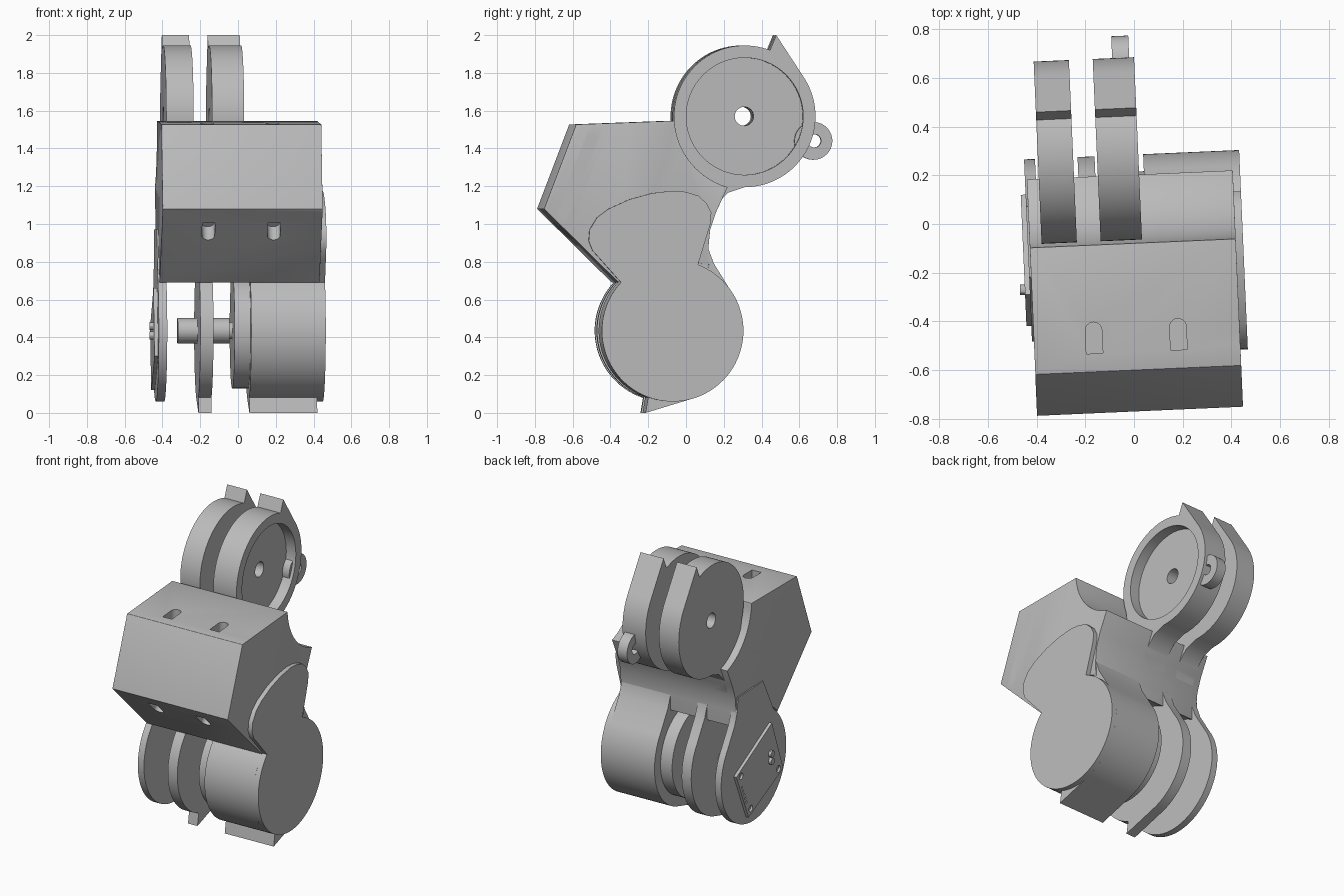
import bpy, bmesh
from math import radians, cos, sin
from mathutils import Matrix, Vector

old = bpy.data.objects.get("Cube")
if old:
    bpy.data.objects.remove(old)

grey = bpy.data.materials.new("plain grey")
grey.use_nodes = True
grey.diffuse_color = (0.5, 0.5, 0.5, 1)
grey.node_tree.nodes["Principled BSDF"].inputs["Base Color"].default_value = (0.5, 0.5, 0.5, 1)

TURN = Matrix.Rotation(radians(2.5), 4, 'Z')   # whole model is turned slightly
SIDE = Matrix(((0, 0, 1, 0), (1, 0, 0, 0), (0, 1, 0, 0), (0, 0, 0, 1)))  # profile in y-z, depth in x
UP = (0.31, 1.57)      # upper joint axis
LOW = (-0.09, 0.435)   # lower joint axis
R = 0.375


def arc(c, r, a0, a1, n=40):
    """Points on an arc, angles in degrees."""
    angles = [radians(a0 + (a1 - a0) * i / n) for i in range(n + 1)]
    return [(c[0] + r * cos(a), c[1] + r * sin(a)) for a in angles]


def circle(c, r, n=64):
    return arc(c, r, 0, 360, n)[:-1]


def prism(name, pts, lo, hi, frame=SIDE, round_edges=None):
    """Extrude a closed profile from lo to hi along the frame's depth axis."""
    bm = bmesh.new()
    face = bm.faces.new([bm.verts.new((u, v, lo)) for u, v in pts])
    ext = bmesh.ops.extrude_face_region(bm, geom=[face])
    moved = [g for g in ext["geom"] if isinstance(g, bmesh.types.BMVert)]
    bmesh.ops.translate(bm, verts=moved, vec=(0, 0, hi - lo))
    bm.transform(frame)
    if round_edges:
        round_edges(bm)
    bmesh.ops.recalc_face_normals(bm, faces=bm.faces)
    mesh = bpy.data.meshes.new(name)
    bm.to_mesh(mesh)
    bm.free()
    mesh.materials.append(grey)
    ob = bpy.data.objects.new(name, mesh)
    bpy.context.collection.objects.link(ob)
    ob.matrix_world = TURN
    return ob


def select(ob):
    bpy.ops.object.select_all(action='DESELECT')
    ob.select_set(True)
    bpy.context.view_layer.objects.active = ob


def cut(ob, cutter):
    """Subtract the cutter and remove it."""
    bpy.context.view_layer.update()
    mod = ob.modifiers.new("cut", 'BOOLEAN')
    mod.operation, mod.solver, mod.object = 'DIFFERENCE', 'EXACT', cutter
    select(ob)
    bpy.ops.object.modifier_apply(modifier=mod.name)
    bpy.data.objects.remove(cutter)


def bore(ob, c, r, lo, hi, n=64):
    cut(ob, prism("cutter", circle(c, r, n), lo, hi))


# Housing: side profile with a concave seat for each joint
FRONT, TOP, LIP = (-0.77, 1.08), (-0.6, 1.527), (-0.375, 0.69)
housing_profile = ([FRONT, TOP] + arc(UP, 0.39, 183.5, 254, 24)
                   + [(0.14, 1.06), (0.11, 0.97), (0.1, 0.87)]
                   + arc(LOW, 0.386, 60, 138, 24) + [LIP])


def round_front(bm):
    """Round the two slanted corners of the front face."""
    def at(v, p):
        return abs(v.co.y - p[0]) < 1e-4 and abs(v.co.z - p[1]) < 1e-4
    edges = [e for e in bm.edges
             if any(at(v, FRONT) for v in e.verts) and any(at(v, TOP) for v in e.verts)]
    bmesh.ops.bevel(bm, geom=edges, offset=0.26, segments=12, profile=0.5, affect='EDGES')


housing = prism("housing", housing_profile, -0.432, 0.415, round_edges=round_front)
soft = housing.modifiers.new("soft_edges", 'BEVEL')
soft.width, soft.segments, soft.limit_method, soft.angle_limit = 0.02, 3, 'ANGLE', radians(35)
select(housing)
bpy.ops.object.modifier_apply(modifier=soft.name)

# Screw holes in both cheeks
for y, z in ((-0.52, 1.445), (-0.56, 1.25), (-0.66, 1.075)):
    for lo, hi in ((0.31, 0.5), (-0.52, -0.33)):
        bore(housing, (y, z), 0.027, lo, hi, 20)


# Slots in the top and the underside
def slot_frame(x, y, z, along, inward):
    a, n = Vector(along).normalized(), Vector(inward).normalized()
    return Matrix(((1, a.x, n.x, x), (0, a.y, n.y, y), (0, a.z, n.z, z), (0, 0, 0, 1)))


slot = [(-0.034, -0.065), (0.034, -0.065)] + arc((0, 0.03), 0.034, 0, 180, 12)
for x in (-0.185, 0.162):
    cut(housing, prism("cutter", slot, -0.1, 0.1,
                       slot_frame(x, -0.46, 1.53, (0, 1, 0), (0, 0, -1))))
    cut(housing, prism("cutter", slot, -0.1, 0.1,
                       slot_frame(x, -0.65, 0.96, (0, 1, -1), (0, 1, 1))))

# Upper arm discs with a pointed stop, flowing into the housing
upper_profile = (arc(UP, R, 69, 200) + [(0, 1.2), (0, 1.0), (0.12, 1.0), (0.15, 1.09), (0.22, 1.165)]
                 + arc(UP, R, 270, 394) + [(0.477, 2.0)])
upper_outer = prism("upper_disc_outer", upper_profile, -0.383, -0.238)
upper_inner = prism("upper_disc_inner", upper_profile, -0.14, 0.03)
bore(upper_inner, UP, 0.31, -0.04, 0.1)
for disc in (upper_outer, upper_inner):
    bore(disc, UP, 0.05, -0.5, 0.2, 32)

# Cable ear behind the inner disc
ear = prism("cable_ear", circle((0.675, 1.44), 0.1), -0.06, 0.01)
bore(ear, (0.68, 1.44), 0.035, -0.2, 0.2, 24)

# Lower discs and motor share one outline, with or without the pointed stop
neck = [(0.18, 0.71), (0.13, 0.79), (0.1, 0.87), (0.09, 0.97), (-0.2, 0.97)]
stop = [(-0.232, 0.0)]
lower_profile = stop + arc(LOW, R, -73, 36) + neck + arc(LOW, R, 128, 250)
round_profile = arc(LOW, R, -110, 36) + neck + arc(LOW, R, 128, 249)
prism("lower_disc_middle", lower_profile, -0.22, -0.15)
prism("lower_disc_outer", round_profile, -0.44, -0.395)
prism("motor_body", lower_profile, 0.05, 0.41)

# Motor face ring and output shaft
ring = prism("motor_ring", circle(LOW, 0.305), -0.035, 0.06)
bore(ring, LOW, 0.265, -0.1, 0.02)
prism("shaft", circle(LOW, 0.067, 32), -0.325, -0.05)
prism("shaft_neck", circle(LOW, 0.045, 32), -0.06, 0.04)

# Motor end plate with a mounting lobe
lobe = [(0.11, 1.0), (0.115, 1.06), (0.09, 1.11), (0.045, 1.15), (-0.02, 1.17), (-0.09, 1.176),
        (-0.2, 1.163), (-0.32, 1.13), (-0.43, 1.08), (-0.49, 1.035), (-0.53, 0.97),
        (-0.535, 0.91), (-0.515, 0.86), (-0.47, 0.81)]
end_plate = prism("motor_end_plate", arc(LOW, R, 137, 429, 72) + lobe, 0.405, 0.445)
for spot in ((-0.34, 0.945), (-0.105, 1.005)):
    bore(end_plate, spot, 0.038, 0.3, 0.6, 24)

# Circuit board with corner holes and a pin connector on the outer disc
corners = [(-0.27, 0.66), (0.14, 0.45), (0.0, 0.12), (-0.40, 0.3)]
board = prism("circuit_board", corners, -0.46, -0.435)
middle = Vector((-0.13, 0.38))
for c in corners:
    bore(board, Vector(c).lerp(middle, 0.2), 0.022, -0.5, -0.445, 16)
for i in range(5):
    spot = Vector(corners[1]).lerp(Vector(corners[2]), 0.3 + 0.1 * i).lerp(middle, 0.1)
    bore(board, spot, 0.008, -0.5, -0.445, 8)
for z in (0.41, 0.46):
    prism("connector_pin", circle((-0.25, z), 0.022, 12), -0.48, -0.45)

# Smooth curved walls, crisp rims
for ob in bpy.context.collection.objects:
    if ob.type == 'MESH' and grey.name in ob.data.materials:
        select(ob)
        bpy.ops.object.shade_smooth_by_angle(angle=radians(30))
